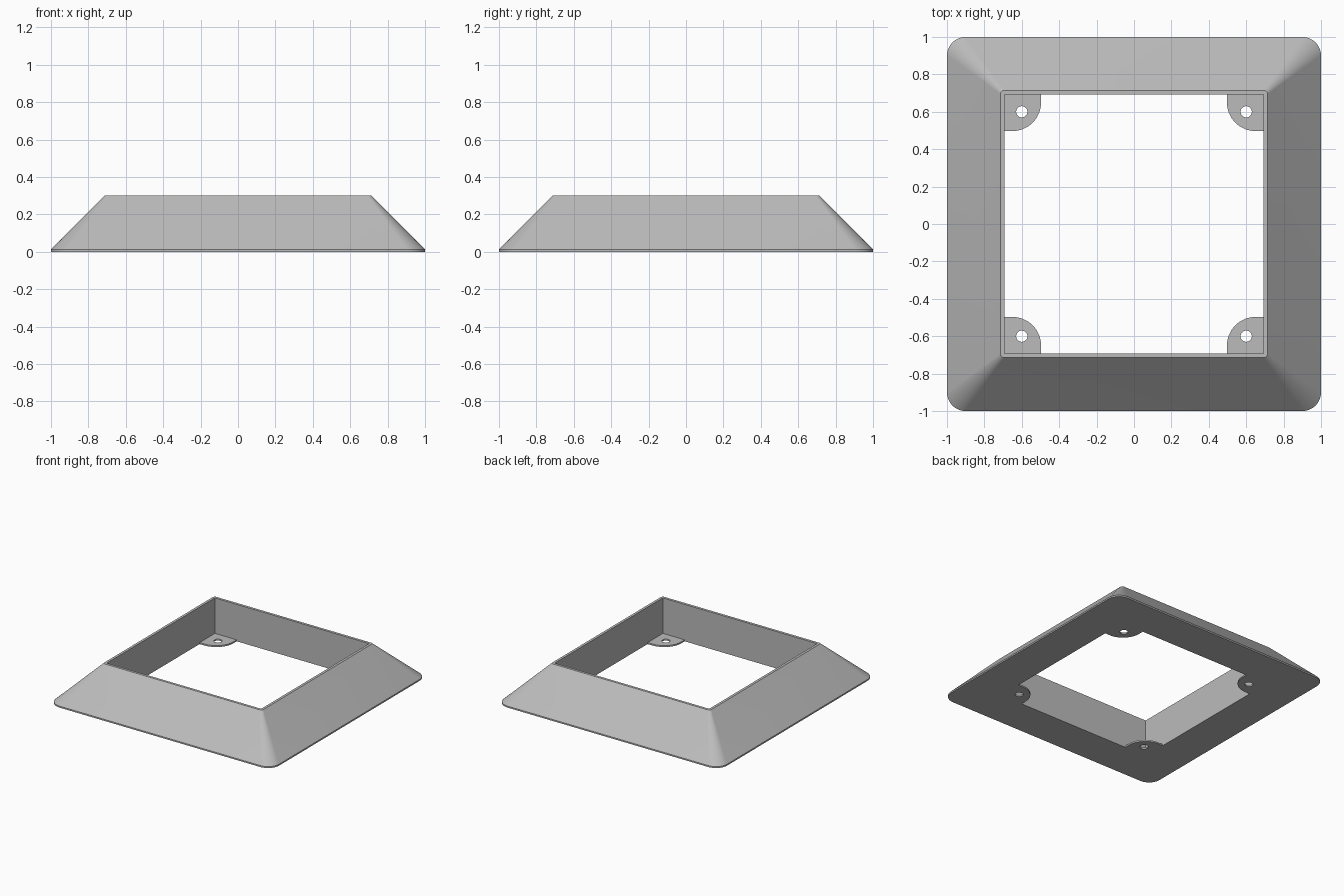
import bpy, bmesh
from math import cos, sin, pi, radians

cube = bpy.data.objects.get("Cube")
if cube:
    bpy.data.objects.remove(cube, do_unlink=True)

grey = bpy.data.materials.new("light grey")
grey.use_nodes = True
colour = (0.5, 0.5, 0.5, 1)
grey.diffuse_color = colour
grey.node_tree.nodes["Principled BSDF"].inputs["Base Color"].default_value = colour

HEIGHT, LIP = 0.3, 0.012
INNER = 0.693        # half width of the square opening
SEGMENTS = 12        # steps per rounded corner


def arc(cx, cy, r, start, sweep, steps):
    return [(cx + r * cos(start + sweep * i / steps),
             cy + r * sin(start + sweep * i / steps)) for i in range(steps + 1)]


def rounded_square(half, r):
    c = half - r
    points = []
    for k, (sx, sy) in enumerate([(1, 1), (-1, 1), (-1, -1), (1, -1)]):
        points += arc(sx * c, sy * c, r, k * pi / 2, pi / 2, SEGMENTS)
    return points


def finish(bm, name):
    bmesh.ops.recalc_face_normals(bm, faces=bm.faces)
    mesh = bpy.data.meshes.new(name)
    bm.to_mesh(mesh)
    bm.free()
    obj = bpy.data.objects.new(name, mesh)
    bpy.context.collection.objects.link(obj)
    mesh.materials.append(grey)
    bpy.ops.object.select_all(action='DESELECT')
    obj.select_set(True)
    bpy.context.view_layer.objects.active = obj
    bpy.ops.object.shade_smooth_by_angle(angle=radians(25))
    return obj


# Sloping frame: closed loft through the base, lip, top rim and opening
bm = bmesh.new()
sections = [(1.0, 0.1, 0), (1.0, 0.1, LIP), (0.714, 0.02, HEIGHT),
            (INNER, 0, HEIGHT), (INNER, 0, 0)]
loops = [[bm.verts.new((x, y, z)) for x, y in rounded_square(half, r)]
         for half, r, z in sections]
for a, b in zip(loops, loops[1:] + loops[:1]):
    for i in range(len(a)):
        j = (i + 1) % len(a)
        bm.faces.new((a[i], a[j], b[j], b[i]))
bmesh.ops.remove_doubles(bm, verts=bm.verts, dist=1e-5)
finish(bm, "sloping_frame")


# Corner tabs with a screw hole
def corner_tab(name, sx, sy):
    bm = bmesh.new()
    outline = [(INNER, INNER), (0.497, INNER)]
    outline += arc(0.65, 0.65, 0.153, pi, pi / 2, 16) + [(INNER, 0.497)]
    hole = arc(0.6, 0.6, 0.03, 0, 2 * pi, 24)[:-1]
    edges = []
    for loop in (outline, hole):
        verts = [bm.verts.new((x * sx, y * sy, 0)) for x, y in loop]
        edges += [bm.edges.new((verts[i - 1], v)) for i, v in enumerate(verts)]
    bmesh.ops.triangle_fill(bm, edges=edges, use_beauty=True)
    top = bmesh.ops.extrude_face_region(bm, geom=bm.faces[:], use_keep_orig=True)
    bmesh.ops.translate(bm, vec=(0, 0, LIP), verts=[
        g for g in top["geom"] if isinstance(g, bmesh.types.BMVert)])
    finish(bm, name)


for sy, end in ((-1, "front"), (1, "back")):
    for sx, side in ((1, "left"), (-1, "right")):
        corner_tab(f"{end}_{side}_tab", sx, sy)
